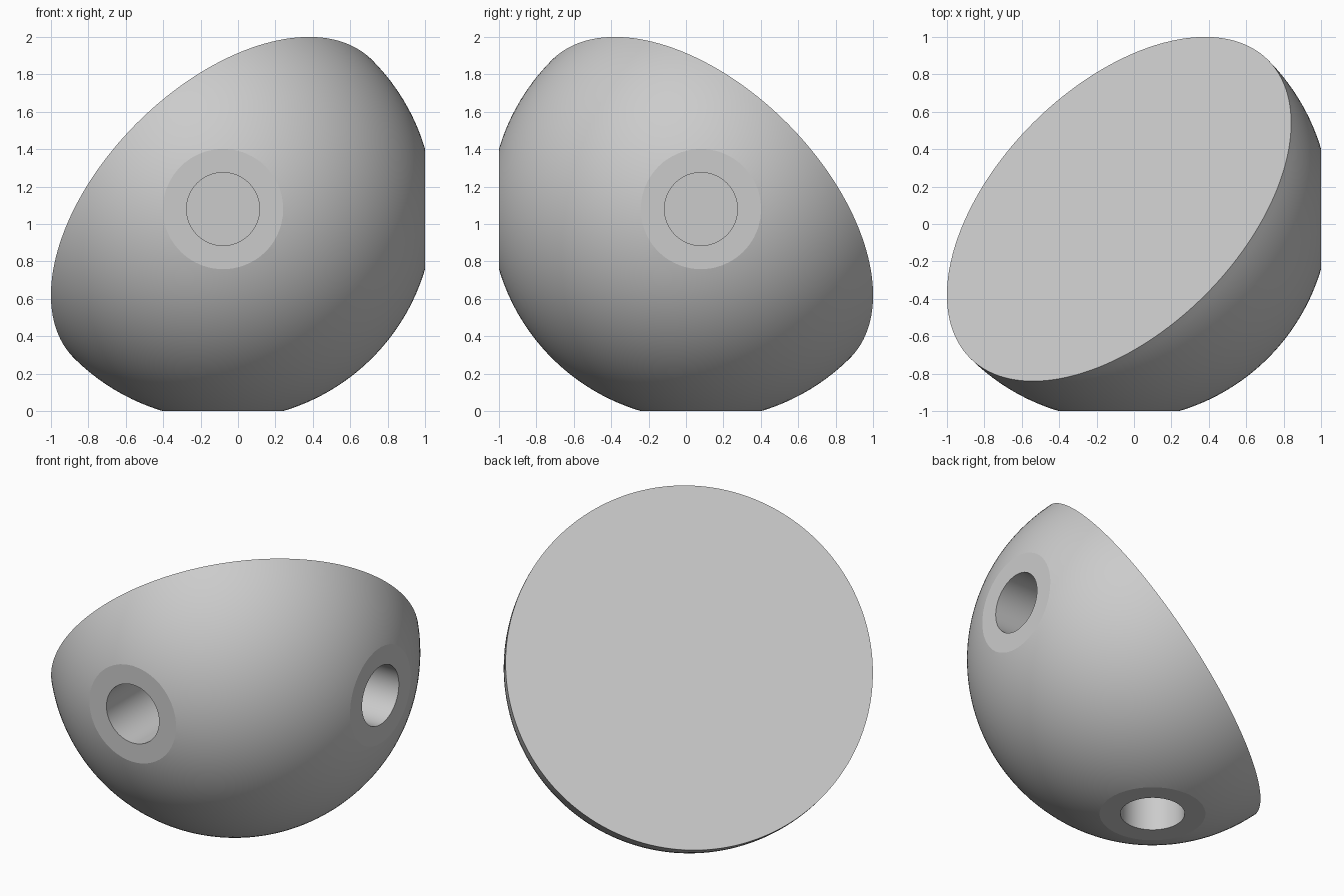
import bpy
import bmesh
from mathutils import Vector

cube = bpy.data.objects.get("Cube")
if cube:
    bpy.data.objects.remove(cube, do_unlink=True)

CENTRE = Vector((-0.08, 0.08, 1.08))
RADIUS = 1.127
FLAT_DISTANCE = 1.08
HOLE_RADIUS = 0.195
HOLE_DEPTH = 0.6
FLAT_AXES = [Vector((1, 0, 0)), Vector((0, -1, 0)), Vector((0, 0, -1))]
FACE_AXIS = Vector((-1, 1, 1)).normalized()


def turn_to(axis):
    return axis.to_track_quat('Z', 'Y').to_matrix().to_4x4()


def slice_off(bm, point, normal):
    """Remove everything beyond a plane and cap the opening."""
    cut = bmesh.ops.bisect_plane(bm, geom=bm.verts[:] + bm.edges[:] + bm.faces[:],
                                 plane_co=point, plane_no=normal, dist=1e-5,
                                 clear_outer=True)
    edges = [e for e in cut["geom_cut"] if isinstance(e, bmesh.types.BMEdge)]
    bmesh.ops.holes_fill(bm, edges=edges, sides=0)


def finish(bm, name):
    bmesh.ops.recalc_face_normals(bm, faces=bm.faces[:])
    mesh = bpy.data.meshes.new(name)
    bm.to_mesh(mesh)
    bm.free()
    obj = bpy.data.objects.new(name, mesh)
    bpy.context.collection.objects.link(obj)
    return obj


# Plain grey material
grey = bpy.data.materials.new("grey")
grey.use_nodes = True
colour = (0.6, 0.6, 0.6, 1)
grey.diffuse_color = colour
grey.node_tree.nodes["Principled BSDF"].inputs["Base Color"].default_value = colour

# Half ball with a slanted flat face and three flats square to the axes
bm = bmesh.new()
bmesh.ops.create_uvsphere(bm, u_segments=160, v_segments=80, radius=RADIUS,
                          matrix=turn_to(FACE_AXIS))
slice_off(bm, Vector(), FACE_AXIS)
for axis in FLAT_AXES:
    slice_off(bm, axis * FLAT_DISTANCE, axis)
body = finish(bm, "half_ball")
body.location = CENTRE
body.data.materials.append(grey)

# Blind round hole in the middle of each flat
bm = bmesh.new()
for axis in FLAT_AXES:
    matrix = turn_to(axis)
    matrix.translation = axis * FLAT_DISTANCE
    bmesh.ops.create_cone(bm, cap_ends=True, segments=96, radius1=HOLE_RADIUS,
                          radius2=HOLE_RADIUS, depth=HOLE_DEPTH * 2, matrix=matrix)
cutter = finish(bm, "hole_cutter")
cutter.location = CENTRE
cutter.data.materials.append(grey)
bpy.context.view_layer.update()

drill = body.modifiers.new("holes", 'BOOLEAN')
drill.operation = 'DIFFERENCE'
drill.solver = 'EXACT'
drill.object = cutter
bpy.context.view_layer.objects.active = body
body.select_set(True)
bpy.ops.object.modifier_apply(modifier=drill.name)
bpy.data.objects.remove(cutter, do_unlink=True)

# Smooth ball surface, sharp rims
bpy.ops.object.select_all(action='DESELECT')
body.select_set(True)
bpy.ops.object.shade_smooth_by_angle(angle=0.17)
